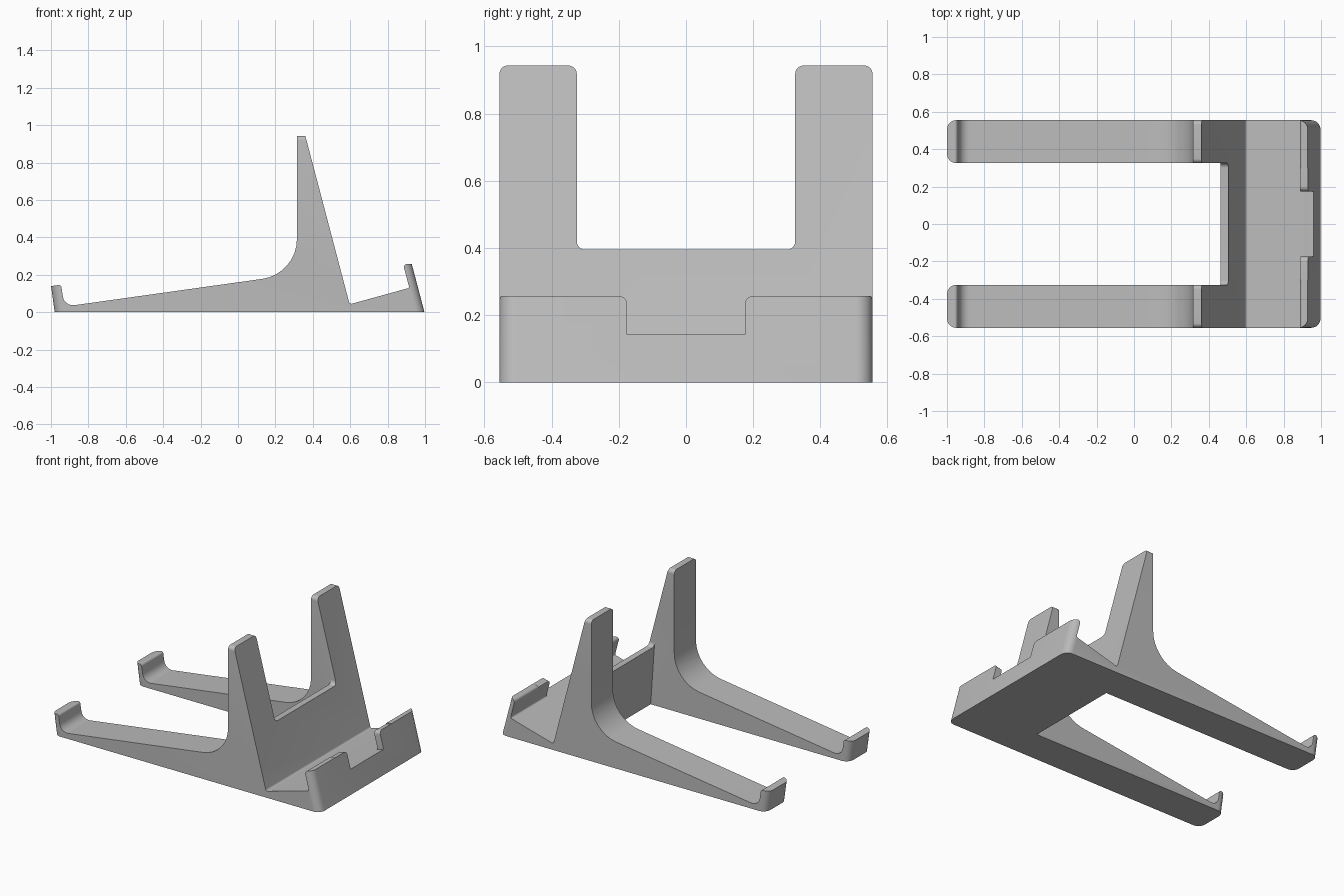
import bpy, bmesh, math
from mathutils import Vector

if "Cube" in bpy.data.objects:
    bpy.data.objects.remove(bpy.data.objects["Cube"])

ARM_IN, ARM_OUT = 0.325, 0.555      # inner and outer faces of the arms in y


def fillet(corners, seg=8):
    """Round each (a, b, radius) corner of a closed outline."""
    out, n = [], len(corners)
    for i, (a, b, r) in enumerate(corners):
        p = Vector((a, b))
        if r == 0:
            out.append(p)
            continue
        u = (Vector(corners[i - 1][:2]) - p).normalized()
        v = (Vector(corners[(i + 1) % n][:2]) - p).normalized()
        half = u.angle(v) / 2
        c = p + (u + v).normalized() * (r / math.sin(half))
        s = p + u * (r / math.tan(half)) - c
        e = p + v * (r / math.tan(half)) - c
        sweep = s.angle_signed(e)
        for k in range(seg + 1):
            t = -sweep * k / seg
            out.append(c + Vector((s.x * math.cos(t) - s.y * math.sin(t),
                                   s.x * math.sin(t) + s.y * math.cos(t))))
    return out


def loft(name, start, end):
    """Closed solid between two matching outlines of 3D points."""
    bm = bmesh.new()
    a = [bm.verts.new(p) for p in start]
    b = [bm.verts.new(p) for p in end]
    bm.faces.new(a)
    bm.faces.new(b)
    for i in range(len(a)):
        j = (i + 1) % len(a)
        bm.faces.new((a[i], a[j], b[j], b[i]))
    bmesh.ops.recalc_face_normals(bm, faces=bm.faces)
    mesh = bpy.data.meshes.new(name)
    bm.to_mesh(mesh)
    bm.free()
    obj = bpy.data.objects.new(name, mesh)
    bpy.context.collection.objects.link(obj)
    return obj


def mirrored(half):
    """Complete an outline of (a, b, r) that is symmetric in a."""
    return half + [(-a, b, r) for a, b, r in reversed(half)]


# side profile of the whole stand: lip, cradle, upright, arm, hook
profile = fillet([
    (-1.05, 0, 0), (1.05, 0, 0), (1.05, 0.258, 0), (0.882, 0.258, 0.018),
    (0.916, 0.130, 0.01), (0.597, 0.042, 0.012), (0.345, 1.0, 0),
    (0.315, 1.0, 0), (0.315, 0.204, 0.215), (-0.928, 0.030, 0.055),
    (-0.946, 0.147, 0.015), (-1.05, 0.132, 0)])
stand = loft("phone_stand", [(x, -0.6, z) for x, z in profile],
             [(x, 0.6, z) for x, z in profile])

# U-shaped plan with rounded ends; the ends and inner wall lean with height
plan = fillet(mirrored([
    (ARM_OUT, 0.997, 0.05), (ARM_OUT, -0.98, 0.05),
    (ARM_IN, -0.98, 0.05), (ARM_IN, 0.49, 0)]))


def plan_at(z):
    pts = []
    for y, x in plan:
        lean = -0.264 if x > 0.6 else (-0.07 if x > 0 else -0.14)
        pts.append((x + lean * z, y, z))
    return pts


plan_tool = loft("plan_cutter", plan_at(-0.1), plan_at(1.1))

# U-shaped end outline: round-topped uprights with a gap between them
outline = fillet(mirrored([
    (ARM_OUT, -0.1, 0), (ARM_OUT, 0.943, 0.025),
    (ARM_IN, 0.943, 0.025), (ARM_IN, 0.395, 0.025)]))
outline_tool = loft("upright_cutter", [(-1.2, y, z) for y, z in outline],
                    [(1.2, y, z) for y, z in outline])

# notch in the front lip, its bottom following the sloped cradle
notch = fillet(mirrored([
    (0.175, 0.130, 0), (0.175, 0.253, 0.025), (0.3, 0.253, 0), (0.3, 0.4, 0)]))
SLOPE = 0.088 / 0.319
notch_tool = loft("notch_cutter",
                  [(0.82, y, z + SLOPE * (0.82 - 0.916) + 0.0005) for y, z in notch],
                  [(1.1, y, z + SLOPE * (1.1 - 0.916) + 0.0005) for y, z in notch])

# carve the stand
bpy.context.view_layer.objects.active = stand
stand.select_set(True)
for tool, op in ((plan_tool, 'INTERSECT'), (outline_tool, 'INTERSECT'),
                 (notch_tool, 'DIFFERENCE')):
    mod = stand.modifiers.new(tool.name, 'BOOLEAN')
    mod.object, mod.operation, mod.solver = tool, op, 'EXACT'
    bpy.ops.object.modifier_apply(modifier=mod.name)
    bpy.data.objects.remove(tool)

grey = bpy.data.materials.new("light grey")
grey.diffuse_color = (0.5, 0.5, 0.5, 1)
grey.use_nodes = True
grey.node_tree.nodes["Principled BSDF"].inputs["Base Color"].default_value = grey.diffuse_color
stand.data.materials.clear()
stand.data.materials.append(grey)
bpy.ops.object.shade_smooth_by_angle(angle=math.radians(30))
